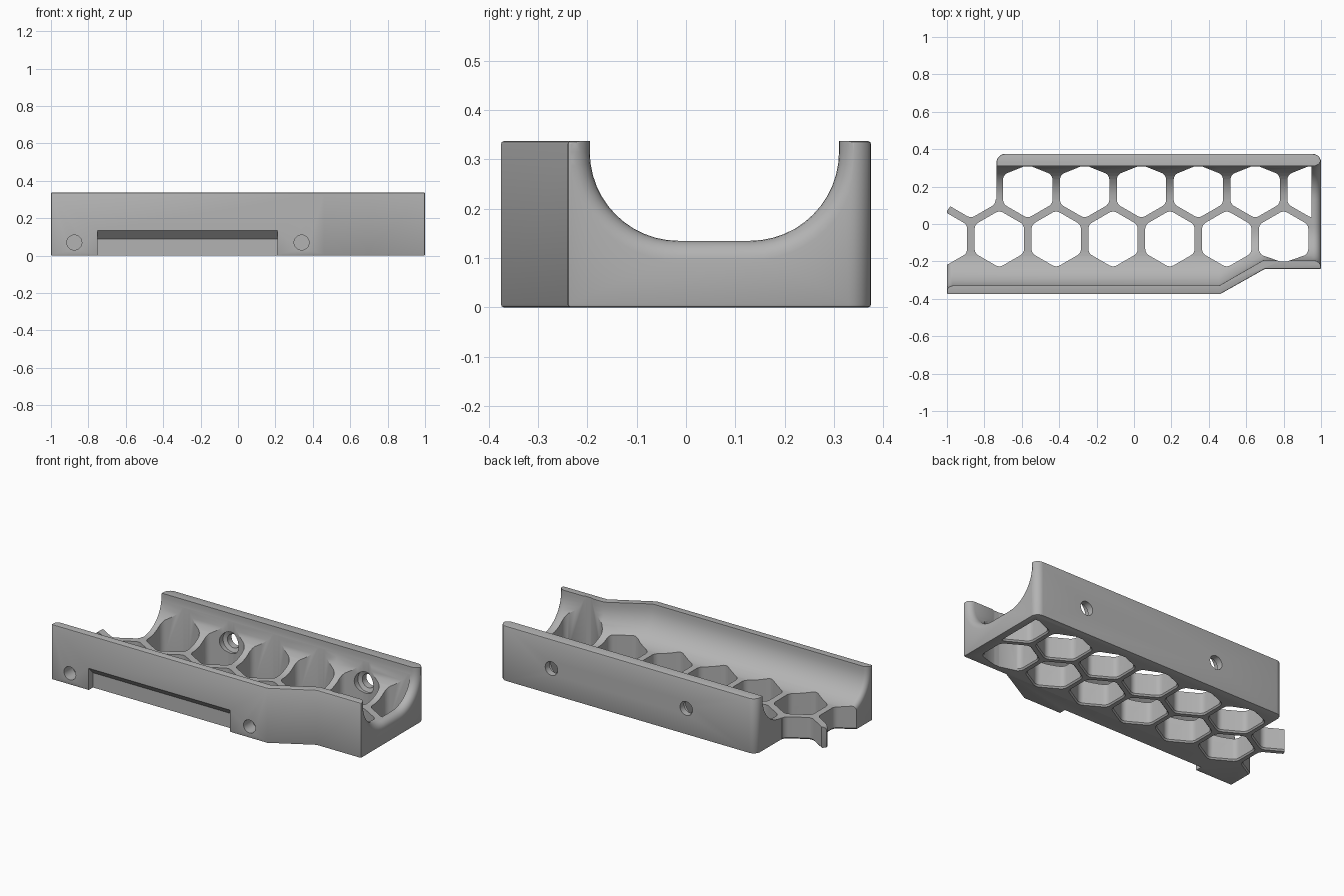
import bpy, bmesh, math
from mathutils import Vector

cube = bpy.data.objects.get("Cube")
if cube:
    bpy.data.objects.remove(cube, do_unlink=True)

grey = bpy.data.materials.new("plain_grey")
grey.use_nodes = True
GREY = (0.45, 0.45, 0.45, 1)
grey.diffuse_color = GREY
grey.node_tree.nodes["Principled BSDF"].inputs["Base Color"].default_value = GREY


def loft(bm, rings):
    """Closed solid through a series of equal-length point rings."""
    rows = [[bm.verts.new(p) for p in ring] for ring in rings]
    n = len(rows[0])
    for a, b in zip(rows, rows[1:]):
        for i in range(n):
            j = (i + 1) % n
            bm.faces.new((a[i], a[j], b[j], b[i]))
    bm.faces.new(rows[0][::-1])
    bm.faces.new(rows[-1])


def make(name, *solids):
    bm = bmesh.new()
    for rings in solids:
        loft(bm, rings)
    bmesh.ops.recalc_face_normals(bm, faces=bm.faces)
    mesh = bpy.data.meshes.new(name)
    bm.to_mesh(mesh)
    bm.free()
    obj = bpy.data.objects.new(name, mesh)
    mesh.materials.append(grey)
    bpy.context.collection.objects.link(obj)
    return obj


def rounded(points, radii, steps=5):
    """Polygon with filleted corners."""
    out = []
    for i, p in enumerate(points):
        p = Vector(p)
        if not radii[i]:
            out.append(p)
            continue
        u = (Vector(points[i - 1]) - p).normalized()
        v = (Vector(points[(i + 1) % len(points)]) - p).normalized()
        half = u.angle(v) / 2
        centre = p + (u + v).normalized() * radii[i] / math.sin(half)
        a = p + u * radii[i] / math.tan(half) - centre
        b = p + v * radii[i] / math.tan(half) - centre
        for k in range(steps + 1):
            t = k / steps
            out.append(centre + (a * (1 - t) + b * t).normalized() * radii[i])
    return out


def apply(obj, mod):
    bpy.ops.object.select_all(action="DESELECT")
    bpy.context.view_layer.objects.active = obj
    obj.select_set(True)
    bpy.ops.object.modifier_apply(modifier=mod.name)


def cut(obj, cutter):
    mod = obj.modifiers.new("cut", "BOOLEAN")
    mod.operation = "DIFFERENCE"
    mod.solver = "EXACT"
    mod.object = cutter
    apply(obj, mod)
    bpy.data.objects.remove(cutter, do_unlink=True)


# Solid block with an angled front corner and a stepped left end
outline = rounded(
    [(-1, -0.375), (0.46, -0.375), (0.7, -0.24), (1, -0.24), (1, 0.375),
     (-0.735, 0.375), (-0.735, 0.13), (-0.97, 0.11), (-1, 0.07)],
    [0, 0, 0, 0, 0.045, 0.045, 0, 0, 0])
HEIGHT = 0.337
tray = make("honeycomb_cable_tray", [[(p.x, p.y, z) for p in outline] for z in (0, HEIGHT)])
bevel = tray.modifiers.new("edge_chamfer", "BEVEL")
bevel.width = 0.006
bevel.segments = 2
bevel.limit_method = "ANGLE"
bevel.angle_limit = math.radians(50)
apply(tray, bevel)

# U-shaped channel, flared at both ends to round the end edges
FLOOR, RADIUS, BACK = 0.135, 0.18, 0.31


def channel_ring(x, front, d):
    zc = FLOOR + RADIUS
    r = RADIUS + d
    arc = [math.pi / 2 * k / 12 for k in range(13)]
    left = [(x, front + RADIUS - r * math.cos(a), zc - r * math.sin(a)) for a in arc]
    right = [(x, BACK - RADIUS + r * math.cos(a), zc - r * math.sin(a)) for a in arc]
    return [(x, front - d, 0.6)] + left + right[::-1] + [(x, BACK + d, 0.6)]


WIDE, NARROW = -0.33, -0.195


def flare(end, size, front):
    """Quarter-round enlargement towards one end."""
    s = math.copysign(1, end)
    angles = [math.pi / 2 * k / 6 for k in range(7)]
    rings = [channel_ring(end - s * size * (1 - math.sin(a)), front, size * (1 - math.cos(a)))
             for a in angles]
    return rings + [channel_ring(end + s * 0.1, front, size)]


channel = flare(-1, 0.03, WIDE)[::-1]
channel += [channel_ring(0.455, WIDE, 0), channel_ring(0.69, NARROW, 0)]
channel += flare(1, 0.04, NARROW)
cut(tray, make("channel_cutter", channel))

# Two staggered rows of hexagonal openings
PITCH, WEB = 0.304, 0.04
HEX = (PITCH - WEB) / math.sqrt(3)


def hex_solid(cx, cy):
    corners = [(HEX * math.sin(math.pi / 3 * k), HEX * math.cos(math.pi / 3 * k)) for k in range(6)]
    shape = rounded(corners, [0.04] * 6)
    low = -0.2 if cx > 0.7 else -1

    def ring(z, grow):
        s = 1 + grow / HEX
        return [(min(cx + p.x * s, 0.95 + grow), max(low, min(cy + p.y * s, 0.308 + grow)), z)
                for p in shape]
    return [ring(-0.02, 0.008), ring(0, 0.008), ring(0.009, 0), ring(0.5, 0)]


holes = []
for k in range(7):
    holes.append(hex_solid(-1.024 + PITCH * k, -0.08))
    holes.append(hex_solid(-0.872 + PITCH * k, -0.08 + PITCH * math.sqrt(3) / 2))
cut(tray, make("hexagon_cutter", *holes))

# Undercut notch along the bottom of the front wall
notch = [(-0.5, -0.05), (-0.33, -0.05), (-0.33, 0.09), (-0.375, 0.135), (-0.5, 0.135)]
cut(tray, make("notch_cutter", [[(x, y, z) for y, z in notch] for x in (-0.75, 0.21)]))


# Blind holes in front, countersunk through holes at the back
def bore(x, z, stations):
    turn = [math.tau * k / 32 for k in range(32)]
    return [[(x + r * math.cos(a), y, z + r * math.sin(a)) for a in turn] for y, r in stations]


bores = [bore(x, 0.07, [(-0.5, 0.04), (-0.29, 0.04)]) for x in (-0.875, 0.34)]
bores += [bore(x, 0.16, [(0.22, 0.065), (0.325, 0.065), (0.335, 0.042), (0.5, 0.042)])
          for x in (-0.264, 0.648)]
cut(tray, make("bore_cutter", *bores))

bpy.ops.object.shade_smooth_by_angle(angle=math.radians(30))
